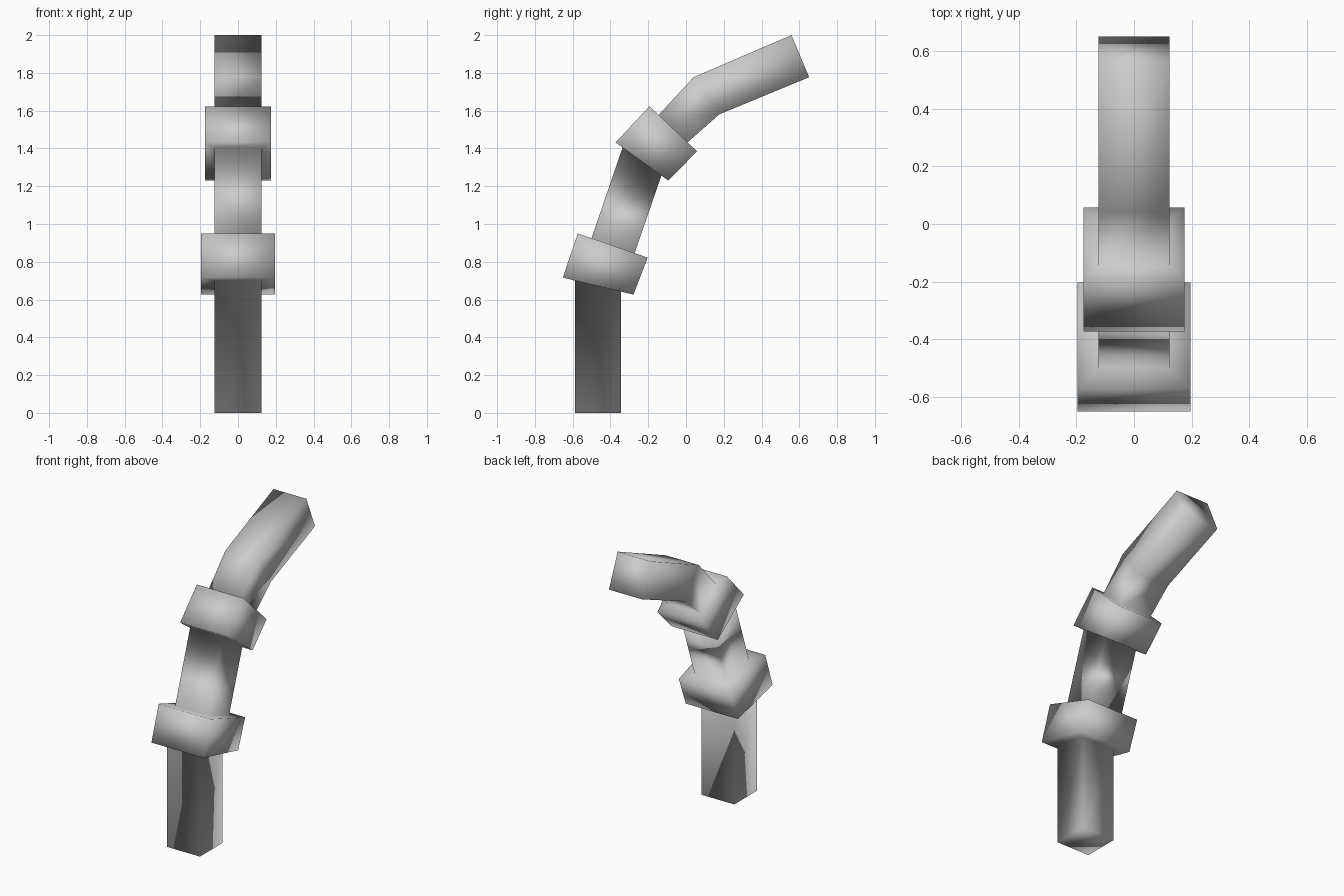
import bpy
import bmesh

if "Cube" in bpy.data.objects:
    bpy.data.objects.remove(bpy.data.objects["Cube"])

# Square cross-sections along the bent arm:
# (half width in x, back-left corner (y, z), front-right corner (y, z)) as seen from the right
SECTIONS = [
    # upright post
    (0.124, (-0.587, 0.0), (-0.343, 0.0)),
    (0.124, (-0.587, 0.70), (-0.343, 0.642)),
    # lower collar
    (0.196, (-0.652, 0.716), (-0.278, 0.626)),
    (0.196, (-0.573, 0.95), (-0.203, 0.822)),
    # leaning middle segment
    (0.124, (-0.500, 0.925), (-0.272, 0.846)),
    (0.124, (-0.336, 1.405), (-0.130, 1.257)),
    # upper collar
    (0.175, (-0.373, 1.432), (-0.093, 1.23)),
    (0.175, (-0.193, 1.623), (0.058, 1.385)),
    # bent top segment
    (0.124, (-0.145, 1.577), (0.008, 1.432)),
    (0.124, (0.040, 1.777), (0.177, 1.581)),
    (0.124, (0.558, 2.0), (0.652, 1.777)),
]


def loft(name, sections):
    """Join square rings into one closed, smooth-shaded tube."""
    bm = bmesh.new()
    rings = []
    for w, (ya, za), (yb, zb) in sections:
        rings.append([bm.verts.new(p) for p in
                      ((-w, ya, za), (w, ya, za), (w, yb, zb), (-w, yb, zb))])
    for lo, hi in zip(rings, rings[1:]):
        for i in range(4):
            j = (i + 1) % 4
            bm.faces.new((lo[i], lo[j], hi[j], hi[i]))
    bm.faces.new(rings[0][::-1])
    bm.faces.new(rings[-1])
    bmesh.ops.recalc_face_normals(bm, faces=bm.faces)
    for f in bm.faces:
        f.smooth = True
    mesh = bpy.data.meshes.new(name)
    bm.to_mesh(mesh)
    bm.free()
    obj = bpy.data.objects.new(name, mesh)
    bpy.context.collection.objects.link(obj)
    return obj


loft("collared_bent_arm", SECTIONS)
